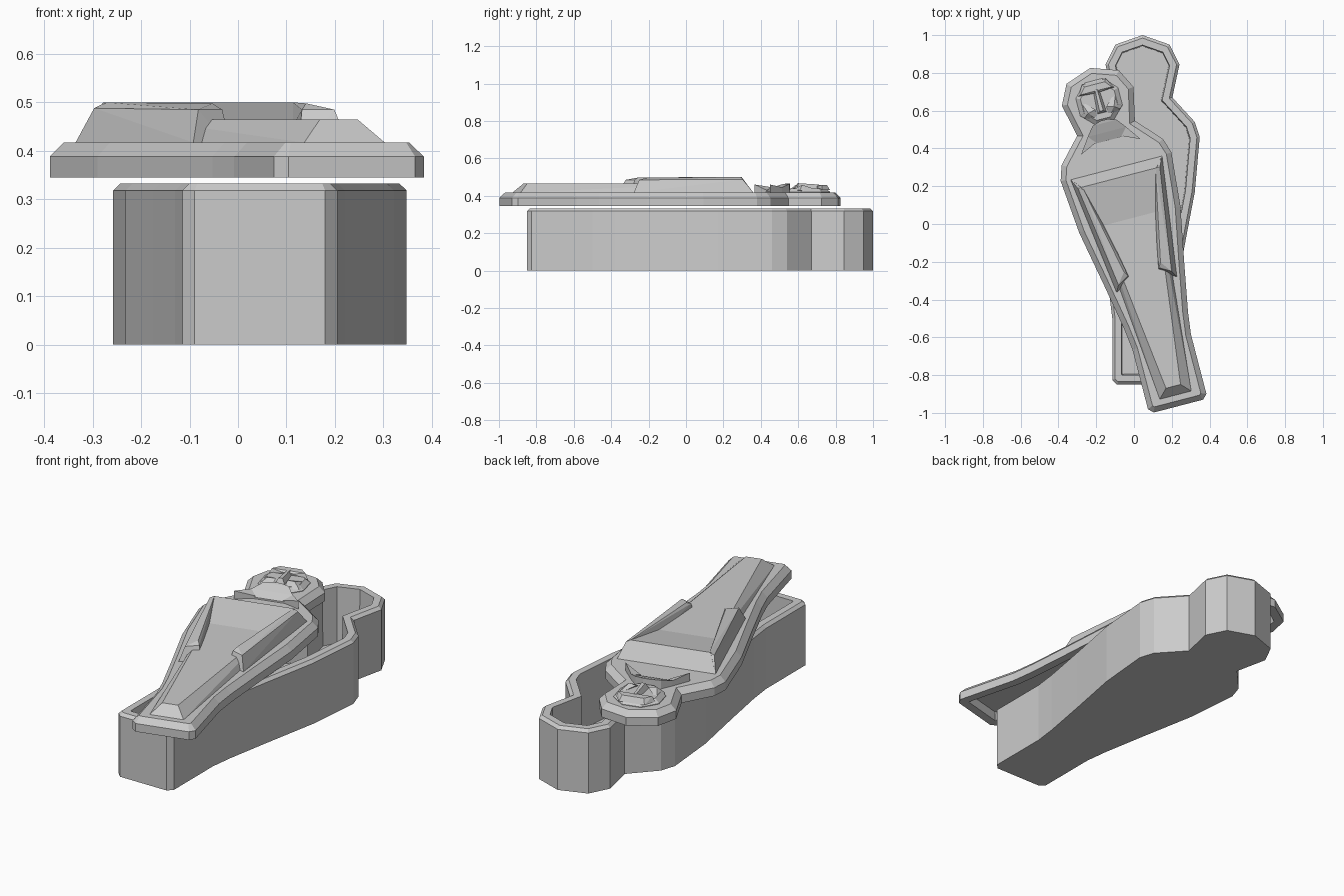
import bpy, bmesh, math
from mathutils import Vector, Matrix

if "Cube" in bpy.data.objects:
    bpy.data.objects.remove(bpy.data.objects["Cube"])

# right half of the coffin outline, foot to crown (across, along)
HALF = [(.16, 0), (.16, .35), (.175, .47), (.22, .72), (.277, 1.02), (.303, 1.31),
        (.277, 1.39), (.158, 1.52), (.196, 1.695), (.143, 1.80), (0, 1.85)]
BASE = Matrix.Translation((.045, -.85, 0))
LID = Matrix.Translation((.235, -.964, 0)) @ Matrix.Rotation(math.radians(14.6), 4, 'Z')


def outline(d):
    """Outline moved inwards by d, with chamfered foot corners."""
    full = [Vector(p) for p in HALF] + [Vector((-x, y)) for x, y in HALF[-2::-1]]
    n, out = len(full), []
    for i, p in enumerate(full):
        a, b = (p - full[i - 1]).normalized(), (full[(i + 1) % n] - p).normalized()
        na, nb = Vector((-a.y, a.x)), Vector((-b.y, b.x))
        q = p + (na + nb) * d / (1 + na.dot(nb))
        c = max(.025 - .58 * d, .004)
        if i in (0, n - 1):
            out += [q - a * c, q + b * c]
        else:
            out.append(q)
    return out


def add(name, bm, mat):
    bmesh.ops.recalc_face_normals(bm, faces=bm.faces[:])
    me = bpy.data.meshes.new(name)
    bm.to_mesh(me)
    bm.free()
    ob = bpy.data.objects.new(name, me)
    ob.matrix_world = mat
    bpy.context.collection.objects.link(ob)


def shell(name, steps, mat):
    """Stack of outlines given as (inset, z), capped at both ends."""
    bm = bmesh.new()
    rings = [[bm.verts.new((p.x, p.y, z)) for p in outline(d)] for d, z in steps]
    n = len(rings[0])
    for r, s in zip(rings, rings[1:]):
        for i in range(n):
            j = (i + 1) % n
            bm.faces.new((r[i], r[j], s[j], s[i]))
    bm.faces.new(rings[0][::-1])
    bm.faces.new(rings[-1])
    add(name, bm, mat)


def hull(name, pts, side=0):
    """Convex relief piece on the lid; side 0 adds the mirrored points."""
    bm = bmesh.new()
    pts = set(pts) | {(-x, y, z) for x, y, z in pts} if side == 0 else \
        [(side * x, y, z) for x, y, z in pts]
    for p in pts:
        bm.verts.new(p)
    r = bmesh.ops.convex_hull(bm, input=bm.verts[:])
    bmesh.ops.delete(bm, geom=list({g for g in r['geom_interior'] + r['geom_unused']
                                    if isinstance(g, bmesh.types.BMVert)}), context='VERTS')
    bmesh.ops.dissolve_limit(bm, angle_limit=.02, verts=bm.verts[:], edges=bm.edges[:])
    add(name, bm, LID)


# open box and hollow lid
shell("coffin_box", [(0, 0), (0, .318), (.015, .333), (.05, .333), (.055, .04)], BASE)
shell("coffin_lid", [(.055, .385), (.045, .345), (0, .345), (0, .388), (.028, .417)], LID)

Z = .40
# legs, with sloping foot end
hull("legs", [(.086, .06, .417), (.086, .06, Z), (.04, .108, .465), (.15, .65, Z),
              (.095, .66, .465), (.18, 1.1, Z), (.16, 1.1, .465)])
# chest sloping down to the belly
hull("chest", [(.25, 1.303, Z), (.25, 1.303, .417), (.205, 1.25, .5),
               (.165, 1.025, .465), (.2, 1.02, Z)])
# arms, collar tips and cheeks on both sides
for s, label in ((1, "right"), (-1, "left")):
    hull(label + "_arm", [(.25, 1.303, .417), (.25, 1.303, Z), (.165, .665, .417), (.165, .665, Z),
                          (.07, .71, Z), (.17, 1.25, Z), (.224, 1.25, .488), (.2, 1.25, .5),
                          (.145, .70, .485), (.085, .735, .485), (.1, .76, .498)], s)
    hull(label + "_collar_tip", [(.163, 1.418, Z), (.163, 1.418, .46), (.07, 1.46, Z),
                                 (.07, 1.46, .43), (.105, 1.50, Z), (.105, 1.50, .445)], s)
    hull(label + "_cheek", [(.115, 1.63, .42), (.10, 1.60, .43), (.03, 1.575, .43), (.07, 1.62, .458),
                            (.03, 1.63, .455), (.10, 1.70, .43)], s)

# collar rising towards the head
hull("collar", [(u, v, z) for u, v, h in ((.09, 1.455, .425), (.105, 1.50, .445),
                                          (.065, 1.55, .463), (.02, 1.565, .466))
                for z in (Z, h)])
# face disc, brow and nose
hull("face", [(r * math.cos(a), 1.665 + r * math.sin(a), z)
              for r, z in ((.125, Z), (.125, .42), (.1, .44))
              for a in [math.pi / 8 + k * math.pi / 4 for k in range(8)]])
hull("brow", [(.10, 1.72, .43), (.085, 1.725, .458), (.055, 1.76, .458), (.065, 1.775, .43),
              (.03, 1.715, .45)])
hull("nose", [(.03, 1.60, .43), (.01, 1.615, .467), (.006, 1.73, .46), (.02, 1.74, .43)])
